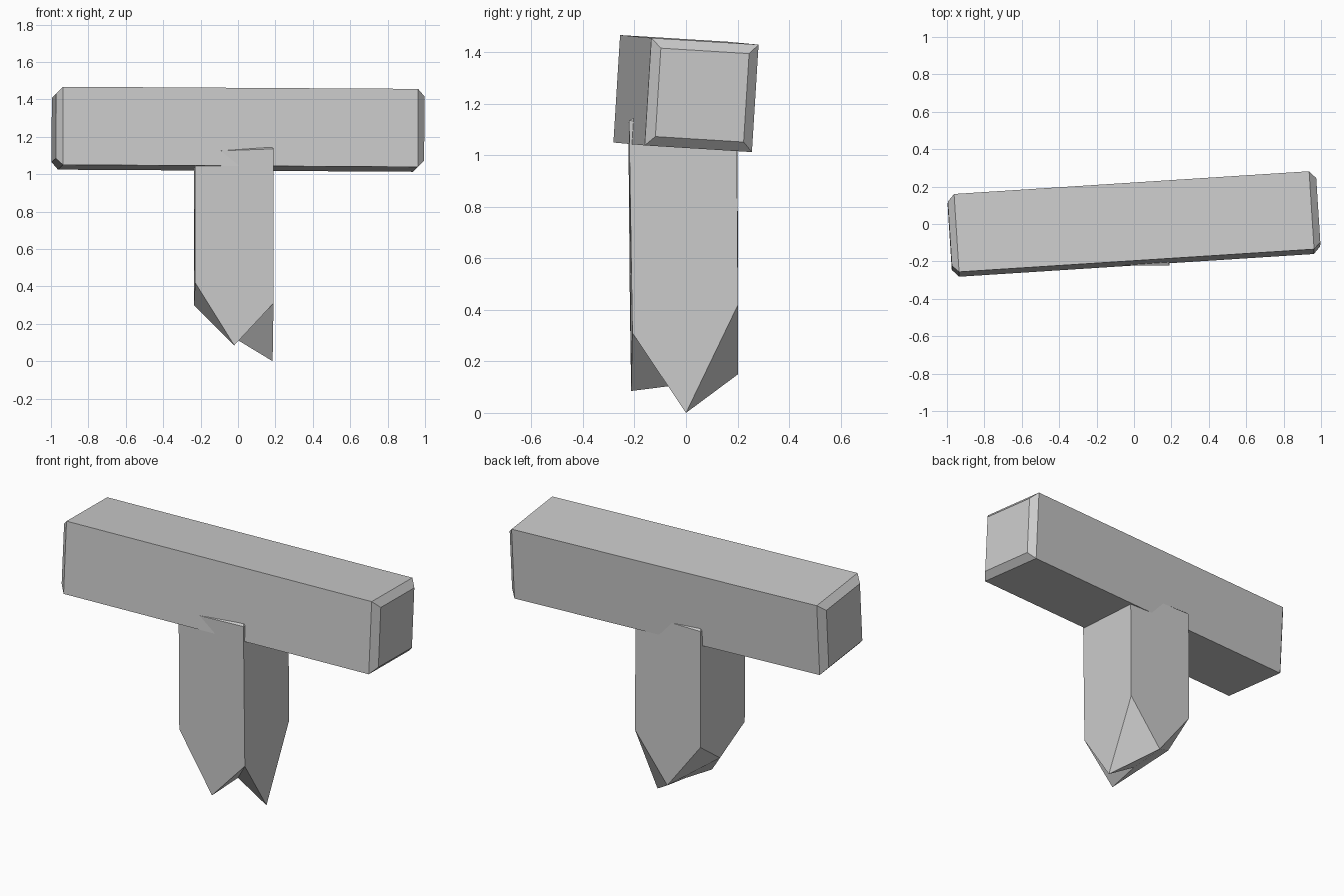
import bpy, bmesh
from mathutils import Vector

if "Cube" in bpy.data.objects:
    bpy.data.objects.remove(bpy.data.objects["Cube"])


def build(name, verts, faces):
    bm = bmesh.new()
    vs = [bm.verts.new(v) for v in verts]
    for f in faces:
        bm.faces.new([vs[i] for i in f])
    bmesh.ops.recalc_face_normals(bm, faces=bm.faces)
    me = bpy.data.meshes.new(name)
    bm.to_mesh(me)
    bm.free()
    ob = bpy.data.objects.new(name, me)
    bpy.context.collection.objects.link(ob)
    return ob


# Crossbar: slightly tilted square bar with chamfered ends
centre = Vector((0, 0, 1.24))
along = Vector((1, 0.064, -0.006)).normalized()
across = Vector((-0.064, 1, -0.062)).normalized()
up = along.cross(across)
verts, faces = [], []
for pos, half in ((-0.987, 0.172), (-0.951, 0.209), (0.951, 0.209), (0.987, 0.172)):
    for a, b in ((-1, -1), (1, -1), (1, 1), (-1, 1)):
        verts.append(centre + along * pos + across * a * half + up * b * half)
for r in range(3):
    for i in range(4):
        j = (i + 1) % 4
        faces.append((r*4 + i, r*4 + j, r*4 + 4 + j, r*4 + 4 + i))
faces += [(3, 2, 1, 0), (12, 13, 14, 15)]
build("crossbar", verts, faces)

# Stake: square post, each side ends in its own splintered point
ring = [(-0.229, -0.218, 0.42), (-0.02, -0.213, 0.085),   # front left, front tip
        (0.19, -0.208, 0.31), (0.185, 0.0, 0.0),          # front right, right tip
        (0.19, 0.202, 0.42), (-0.02, 0.202, 0.15),        # back right, back tip
        (-0.235, 0.202, 0.43), (-0.235, 0.02, 0.30)]      # back left, left tip
top = [(-0.229, -0.224, 1.12), (0.19, -0.221, 1.135), (0.19, 0.197, 1.11), (-0.235, 0.2, 1.11)]
cap = [(-0.22, -0.208, 1.128), (0.182, -0.207, 1.143), (0.18, 0.185, 1.12), (-0.225, 0.188, 1.12)]
verts = ring + top + cap + [(0, 0, 0.112)]
C = 16
faces = [(12, 13, 14, 15)]
for i in range(4):
    j = (i + 1) % 4
    faces.append((2*i, 2*i + 1, 2*j, 8 + j, 8 + i))
    faces.append((8 + i, 8 + j, 12 + j, 12 + i))
    prev, tip = (2*i - 1) % 8, 2*i + 1
    if i == 1:   # hollow corner folds in to the centre
        faces += [(2*i, prev, C), (2*i, C, tip)]
    else:        # other corners run tip to tip
        faces += [(2*i, prev, tip), (prev, C, tip)]
build("stake", verts, faces)
